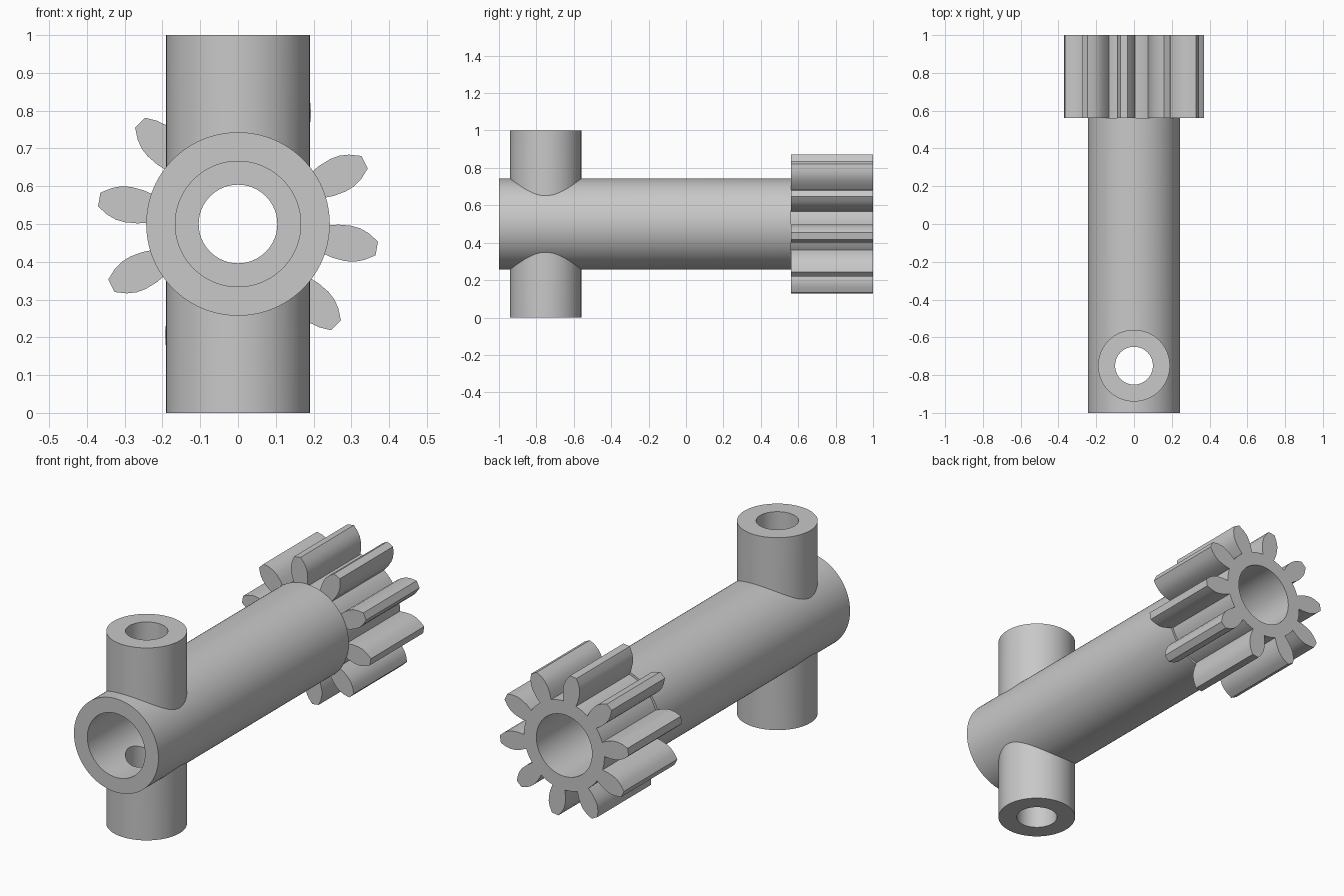
import bpy, bmesh, math
from math import radians, sin, cos, atan2, hypot

if "Cube" in bpy.data.objects:
    bpy.data.objects.remove(bpy.data.objects["Cube"])

ZC = 0.5          # height of the main axis
POST_Y = -0.75    # position of the cross tube

steel = bpy.data.materials.new("light grey metal")
steel.diffuse_color = (0.58, 0.58, 0.58, 1)
steel.use_nodes = True
steel.node_tree.nodes["Principled BSDF"].inputs["Base Color"].default_value = steel.diffuse_color


def cyl_y(name, r, y0, y1, sides=96):
    """Cylinder along the main axis."""
    bpy.ops.mesh.primitive_cylinder_add(vertices=sides, radius=r, depth=y1 - y0,
                                        location=(0, (y0 + y1) / 2, ZC),
                                        rotation=(math.pi / 2, 0, 0))
    ob = bpy.context.object
    ob.name = name
    return ob


def cyl_z(name, r, z0, z1, sides=96):
    """Upright cylinder at the cross tube."""
    bpy.ops.mesh.primitive_cylinder_add(vertices=sides, radius=r, depth=z1 - z0,
                                        location=(0, POST_Y, (z0 + z1) / 2))
    ob = bpy.context.object
    ob.name = name
    return ob


def boolean(ob, other, op):
    """Apply a boolean and remove the helper."""
    mod = ob.modifiers.new("bool", 'BOOLEAN')
    mod.operation = op
    mod.solver = 'EXACT'
    mod.object = other
    bpy.context.view_layer.objects.active = ob
    bpy.ops.object.modifier_apply(modifier=mod.name)
    bpy.data.objects.remove(other, do_unlink=True)


def finish(ob, angle):
    ob.data.materials.clear()
    ob.data.materials.append(steel)
    bpy.ops.object.select_all(action='DESELECT')
    ob.select_set(True)
    bpy.context.view_layer.objects.active = ob
    bpy.ops.object.shade_smooth_by_angle(angle=radians(angle))


# Shaft with cross tube
shaft = cyl_y("shaft_with_cross_tube", 0.243, -1.0, 0.562)
boolean(shaft, cyl_z("cross_tube", 0.19, 0.0, 1.0), 'UNION')
boolean(shaft, cyl_y("front_bore", 0.166, -1.1, -0.5), 'DIFFERENCE')
boolean(shaft, cyl_y("middle_bore", 0.104, -0.6, 0.7), 'DIFFERENCE')
boolean(shaft, cyl_z("cross_bore", 0.1, -0.1, 1.1), 'DIFFERENCE')
finish(shaft, 30)

# Ten-tooth gear: half tooth as (radial, half width), mirrored and repeated
HUB = 0.231
half = [(0.228, 0.036), (0.262, 0.0445), (0.295, 0.0475), (0.32, 0.045),
        (0.345, 0.036), (0.373, 0.0185)]
tooth = [(u, -v) for u, v in half] + [(u, v) for u, v in reversed(half)]
root = atan2(half[0][1], half[0][0])
step = radians(36)
outline = []
for i in range(10):
    a = radians(26) + i * step
    for u, v in tooth:
        r, t = hypot(u, v), a + atan2(v, u)
        outline.append((r * cos(t), r * sin(t)))
    for k in range(1, 5):    # hub arc between teeth
        t = a + root + (step - 2 * root) * k / 5
        outline.append((HUB * cos(t), HUB * sin(t)))

bm = bmesh.new()
face = bm.faces.new([bm.verts.new((x, 0.562, ZC + z)) for x, z in outline])
ext = bmesh.ops.extrude_face_region(bm, geom=[face])
new_verts = [g for g in ext["geom"] if isinstance(g, bmesh.types.BMVert)]
bmesh.ops.translate(bm, verts=new_verts, vec=(0, 1.0 - 0.562, 0))
bmesh.ops.recalc_face_normals(bm, faces=bm.faces)
mesh = bpy.data.meshes.new("gear")
bm.to_mesh(mesh)
bm.free()
gear = bpy.data.objects.new("gear", mesh)
bpy.context.collection.objects.link(gear)
boolean(gear, cyl_y("rear_bore", 0.16, 0.5, 1.1), 'DIFFERENCE')
finish(gear, 20)
